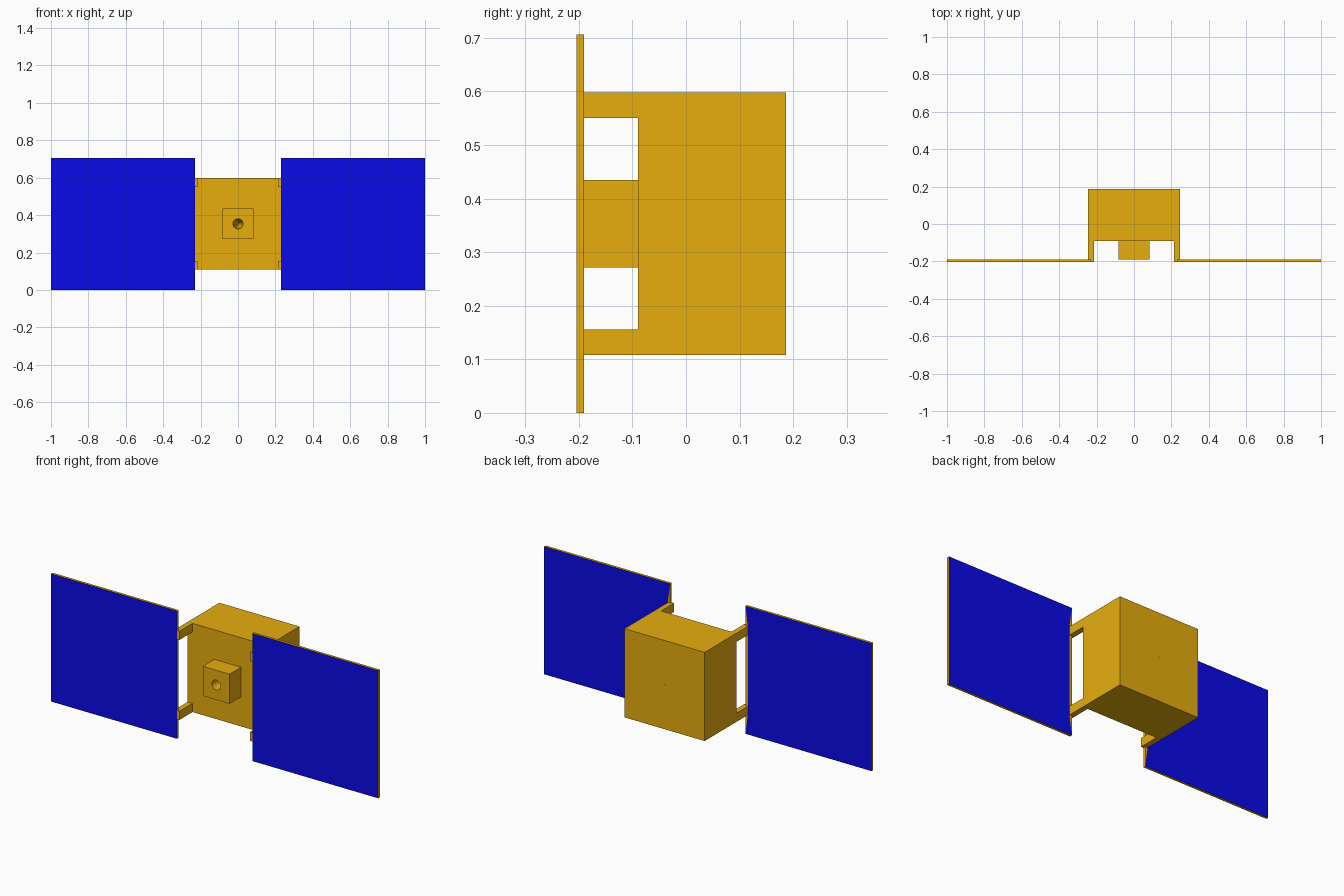
import bpy, bmesh, math
from mathutils import Matrix, Vector

if "Cube" in bpy.data.objects:
    bpy.data.objects.remove(bpy.data.objects["Cube"])

CZ = 0.353                      # height of the model's middle
BACK, FACE, SEAT, FRONT = 0.187, -0.09, -0.19, -0.204


def material(name, rgb):
    m = bpy.data.materials.new(name)
    m.diffuse_color = (*rgb, 1)
    m.use_nodes = True
    m.node_tree.nodes["Principled BSDF"].inputs["Base Color"].default_value = m.diffuse_color
    return m


gold = material("gold", (0.8, 0.42, 0.004))
blue = material("blue", (0.003, 0.003, 0.8))


def add_object(name, bm, *mats):
    bmesh.ops.recalc_face_normals(bm, faces=bm.faces)
    me = bpy.data.meshes.new(name)
    bm.to_mesh(me)
    bm.free()
    for m in mats:
        me.materials.append(m)
    ob = bpy.data.objects.new(name, me)
    bpy.context.collection.objects.link(ob)
    return ob


def pull_forward(bm, depth, test):
    """Extrude the front-facing faces that pass the test to a given y."""
    bm.normal_update()
    faces = [f for f in bm.faces if f.normal.y < -0.9
             and test(abs(f.calc_center_median().x),
                      abs(f.calc_center_median().z - CZ))]
    out = bmesh.ops.extrude_face_region(bm, geom=faces)["geom"]
    for v in out:
        if isinstance(v, bmesh.types.BMVert):
            v.co.y = depth


# Body: a box with a nozzle block and four arms pulled out of its front
bm = bmesh.new()
size = Matrix.Diagonal((0.49, BACK - FACE, 0.49, 1))
bmesh.ops.create_cube(
    bm, size=1,
    matrix=Matrix.Translation((0, (BACK + FACE) / 2, CZ)) @ size)
cuts = [(Vector((s * d, 0, 0)), (1, 0, 0)) for s in (-1, 1) for d in (0.082, 0.215, 0.23)]
cuts += [(Vector((0, 0, CZ + s * d)), (0, 0, 1)) for s in (-1, 1) for d in (0.082, 0.197)]
for co, no in cuts:
    bmesh.ops.bisect_plane(bm, geom=bm.verts[:] + bm.edges[:] + bm.faces[:],
                           plane_co=co, plane_no=no)
pull_forward(bm, SEAT, lambda x, z: (x < 0.082 and z < 0.082) or (x > 0.215 and z > 0.197))
pull_forward(bm, FRONT, lambda x, z: 0.215 < x < 0.23 and z > 0.197)
body = add_object("body", bm, gold)

# Tapered nozzle bore, narrowing to a pinhole at the back
bm = bmesh.new()
bmesh.ops.create_cone(
    bm, cap_ends=True, segments=32, radius1=0.027, radius2=0.0015,
    depth=BACK - SEAT + 0.004,
    matrix=Matrix.Translation((0, (BACK + SEAT) / 2, CZ)) @ Matrix.Rotation(-math.pi / 2, 4, 'X'))
bore = add_object("bore_cutter", bm, gold)
bore.hide_render = True
mod = body.modifiers.new("bore", 'BOOLEAN')
mod.operation = 'DIFFERENCE'
mod.solver = 'EXACT'
mod.object = bore
bpy.context.view_layer.objects.active = body
bpy.ops.object.modifier_apply(modifier=mod.name)
bpy.data.objects.remove(bore)

# Solar panels: blue faces, gold rim and a gold joint strip behind
TOP = 2 * CZ
corners = [(0.23, 0), (1, 0), (1, TOP), (0.23, TOP)]
bm = bmesh.new()
f = [bm.verts.new((x, FRONT, z)) for x, z in corners]
b = [bm.verts.new((x, SEAT, z)) for x, z in corners]
j = [bm.verts.new((0.245, SEAT, CZ + s * 0.245)) for s in (1, -1)]
for verts in (f, b + j):
    bm.faces.new(verts).material_index = 1
bm.faces.new((b[0], j[1], j[0], b[3]))
for i in range(4):
    k = (i + 1) % 4
    bm.faces.new((f[i], f[k], b[k], b[i]))
panels = add_object("solar_panels", bm, gold, blue)
panels.modifiers.new("mirror", 'MIRROR').use_axis[0] = True
